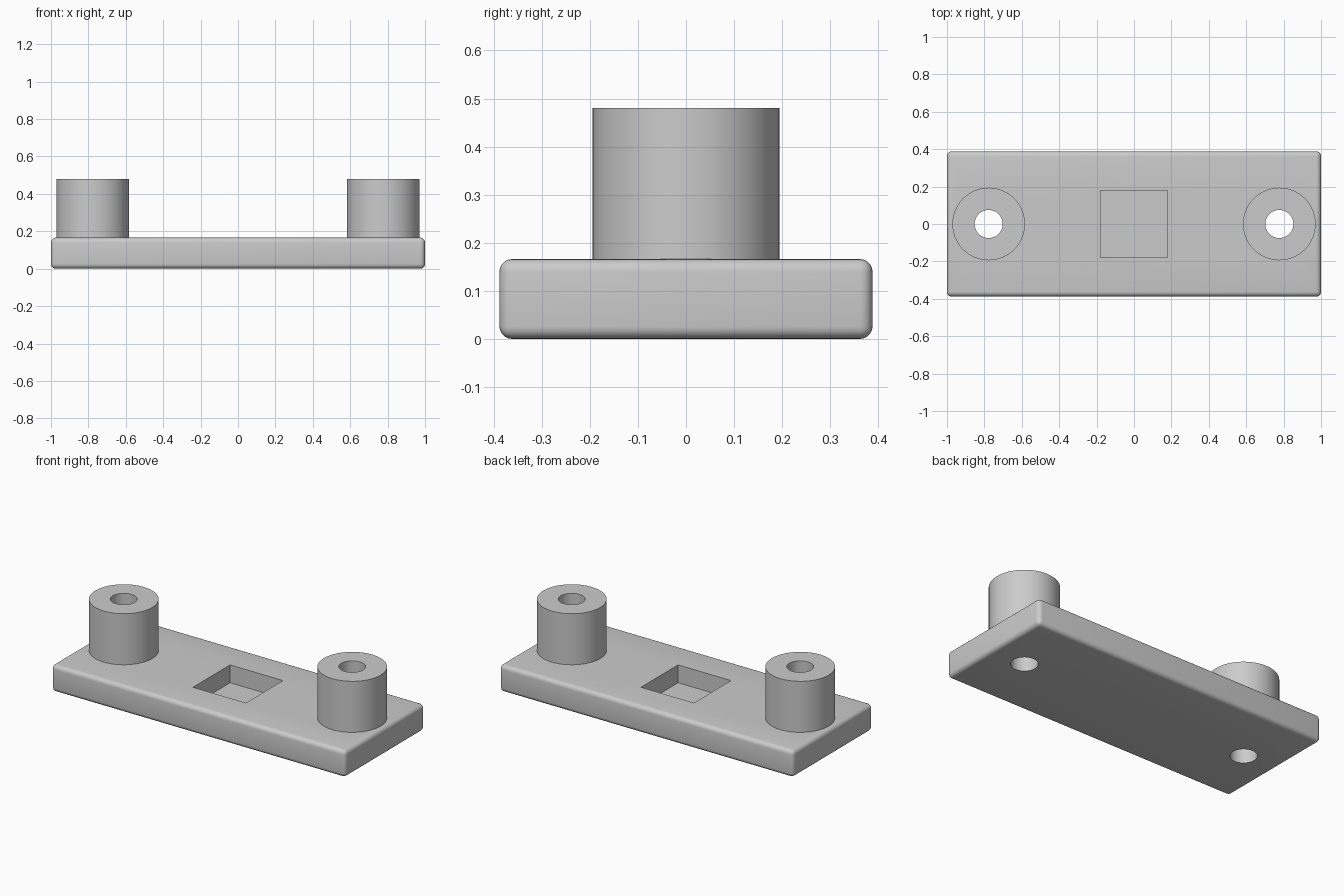
import bpy

if "Cube" in bpy.data.objects:
    bpy.data.objects.remove(bpy.data.objects["Cube"])

PLATE_X, PLATE_Y, PLATE_Z = 2.0, 0.776, 0.166
BOSS_X, BOSS_R, HOLE_R, TOP = 0.777, 0.194, 0.075, 0.48
POCKET, POCKET_DEPTH = 0.36, 0.11

grey = bpy.data.materials.new("plain grey")
grey.diffuse_color = (0.6, 0.6, 0.6, 1)
grey.use_nodes = True
grey.node_tree.nodes["Principled BSDF"].inputs["Base Color"].default_value = grey.diffuse_color


def box(name, size, z):
    bpy.ops.mesh.primitive_cube_add(size=1, location=(0, 0, z))
    ob = bpy.context.object
    ob.name = name
    ob.scale = size
    bpy.ops.object.transform_apply(location=False, rotation=False, scale=True)
    ob.data.materials.append(grey)
    return ob


def cylinder(name, x, radius, z0, z1):
    bpy.ops.mesh.primitive_cylinder_add(vertices=64, radius=radius, depth=z1 - z0,
                                        location=(x, 0, (z0 + z1) / 2))
    ob = bpy.context.object
    ob.name = name
    ob.data.materials.append(grey)
    return ob


def combine(target, other, operation):
    mod = target.modifiers.new(operation.lower(), 'BOOLEAN')
    mod.operation, mod.solver, mod.object = operation, 'EXACT', other
    bpy.context.view_layer.objects.active = target
    bpy.ops.object.modifier_apply(modifier=mod.name)
    bpy.data.objects.remove(other, do_unlink=True)


# Base plate with rounded edges
plate = box("base_plate", (PLATE_X, PLATE_Y, PLATE_Z), PLATE_Z / 2)
bevel = plate.modifiers.new("rounded_edges", 'BEVEL')
bevel.width, bevel.segments = 0.026, 5
bpy.ops.object.modifier_apply(modifier=bevel.name)

# Square blind pocket in the middle
combine(plate, box("pocket_cutter", (POCKET, POCKET, POCKET_DEPTH * 2), PLATE_Z), 'DIFFERENCE')

# Two round bosses, each with a hole through boss and plate
for x in (-BOSS_X, BOSS_X):
    combine(plate, cylinder("boss", x, BOSS_R, 0.08, TOP), 'UNION')
    combine(plate, cylinder("hole_cutter", x, HOLE_R, -0.1, TOP + 0.1), 'DIFFERENCE')

# Smooth curved walls, crisp edges
bpy.ops.object.select_all(action='DESELECT')
plate.select_set(True)
bpy.context.view_layer.objects.active = plate
bpy.ops.object.shade_smooth_by_angle(angle=0.52)
